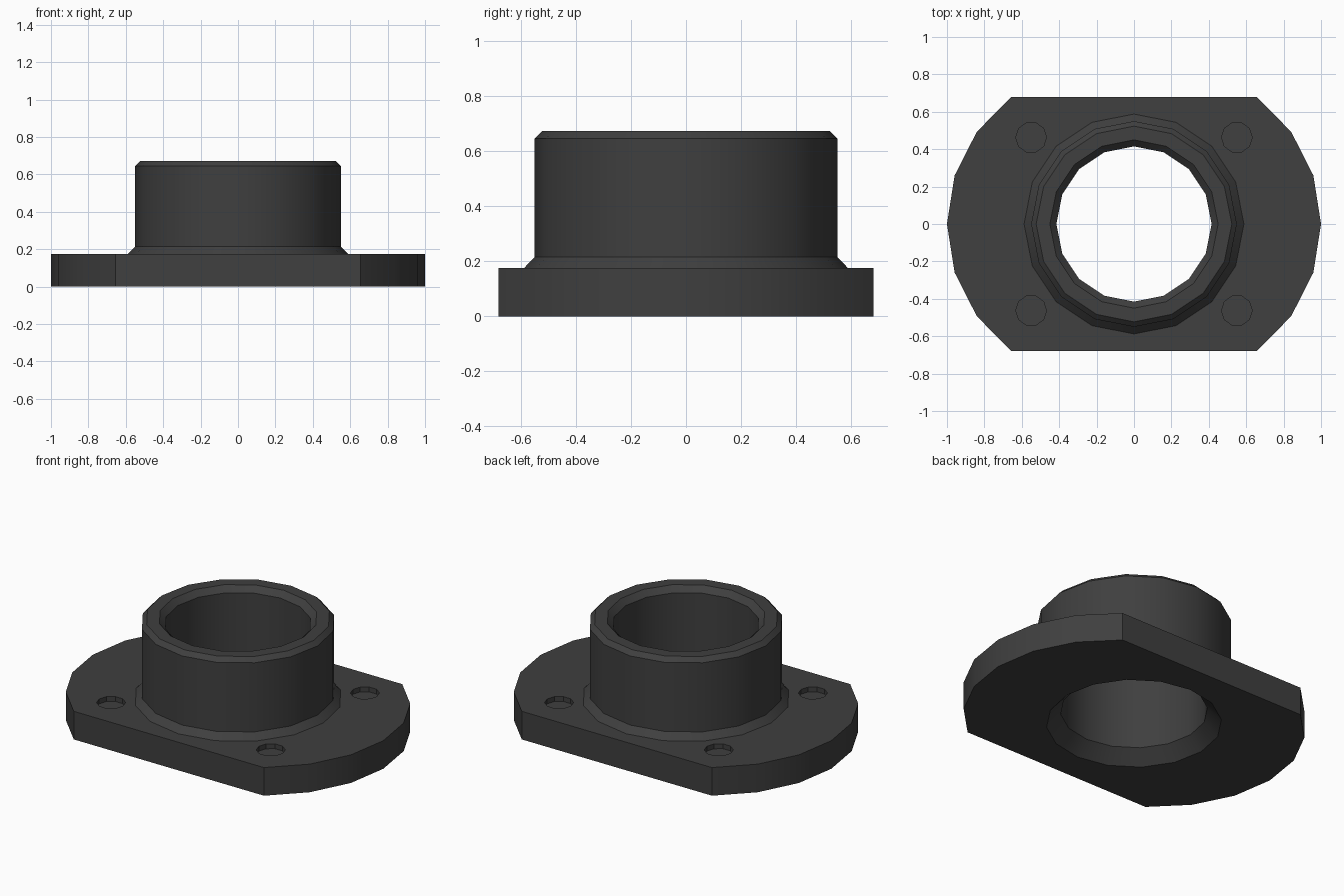
import bpy, bmesh
from math import sin, cos, atan2, radians, tau

if "Cube" in bpy.data.objects:
    bpy.data.objects.remove(bpy.data.objects["Cube"])


def solid(name, rings):
    """Closed solid skinned through a stack of equal-length rings, bottom to top."""
    bm = bmesh.new()
    loops = [[bm.verts.new(p) for p in ring] for ring in rings]
    bm.faces.new(loops[0][::-1])
    bm.faces.new(loops[-1])
    for a, b in zip(loops, loops[1:]):
        n = len(a)
        for i in range(n):
            j = (i + 1) % n
            bm.faces.new((a[i], a[j], b[j], b[i]))
    bmesh.ops.recalc_face_normals(bm, faces=bm.faces[:])
    mesh = bpy.data.meshes.new(name)
    bm.to_mesh(mesh)
    bm.free()
    ob = bpy.data.objects.new(name, mesh)
    bpy.context.collection.objects.link(ob)
    return ob


def turned(name, profile, sides, x=0, y=0):
    """Solid of revolution from (radius, height) pairs."""
    return solid(name, [[(x + r * cos(tau * i / sides), y + r * sin(tau * i / sides), z)
                         for i in range(sides)] for r, z in profile])


def combine(target, tool, operation):
    tool.hide_render = True
    mod = target.modifiers.new(operation, 'BOOLEAN')
    mod.operation = operation
    mod.solver = 'EXACT'
    mod.object = tool
    bpy.context.view_layer.objects.active = target
    bpy.ops.object.modifier_apply(modifier=mod.name)
    bpy.data.objects.remove(tool)


# Flange plate: two six-segment arcs joined by straight front and back edges
centre, radius, half_depth, thickness = 0.158, 0.842, 0.68, 0.175
sweep = atan2(half_depth, 0.655 - centre)
right = [(centre + radius * cos(sweep * k / 3), radius * sin(sweep * k / 3))
         for k in range(-3, 4)]
outline = right + [(-x, -y) for x, y in right]
flange = solid("flanged_collar", [[(x, y, z) for x, y in outline] for z in (0, thickness)])

# Collar with flared foot and chamfered rim
collar = turned("collar", [(0.588, 0.1), (0.588, thickness), (0.55, 0.215),
                           (0.55, 0.645), (0.523, 0.672)], 16)
combine(flange, collar, 'UNION')

# Bore, chamfered at both ends
bore = turned("bore_cutter", [(0.575, -0.08), (0.415, 0.08), (0.415, 0.637), (0.55, 0.772)], 16)
combine(flange, bore, 'DIFFERENCE')

# Four shallow screw recesses
for sx in (-1, 1):
    for sy in (-1, 1):
        hole = turned("recess_cutter", [(0.082, 0.145), (0.082, 0.3)], 10, sx * 0.55, sy * 0.463)
        combine(flange, hole, 'DIFFERENCE')

bpy.ops.object.select_all(action='DESELECT')
flange.select_set(True)
bpy.context.view_layer.objects.active = flange
bpy.ops.object.shade_smooth_by_angle(angle=radians(30))

# Dark finish
dark = bpy.data.materials.new("dark_finish")
dark.diffuse_color = (0.05, 0.05, 0.05, 1)
dark.use_nodes = True
dark.node_tree.nodes["Principled BSDF"].inputs["Base Color"].default_value = dark.diffuse_color
flange.data.materials.clear()
flange.data.materials.append(dark)
